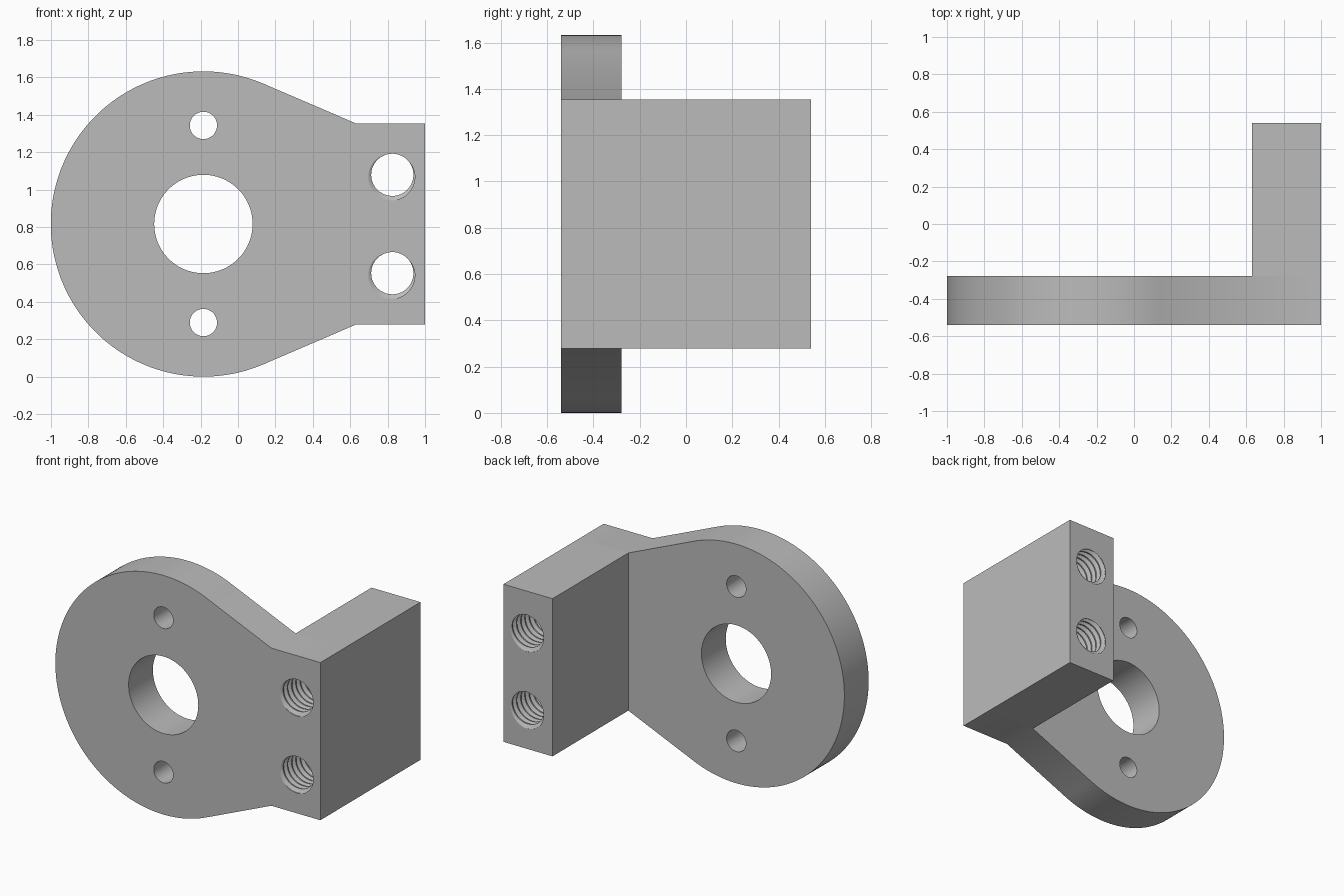
import bpy
import bmesh
from math import cos, sin, pi, tau, atan2, acos, hypot, radians

cube = bpy.data.objects.get("Cube")
if cube:
    bpy.data.objects.remove(cube, do_unlink=True)

# Main dimensions
CX, CZ, R = -0.185, 0.816, 0.816           # round lobe
FRONT, PLATE_BACK, BLOCK_BACK = -0.54, -0.278, 0.54
INNER, OUTER, HALF = 0.63, 1.0, 0.538      # block sides and half height
PITCH, R_MINOR, R_MAJOR = 0.045, 0.113, 0.137

grey = bpy.data.materials.new("plain grey")
grey.use_nodes = True
grey.diffuse_color = (0.5, 0.5, 0.5, 1)
grey.node_tree.nodes["Principled BSDF"].inputs["Base Color"].default_value = (0.5, 0.5, 0.5, 1)


def finish(bm, name):
    bmesh.ops.recalc_face_normals(bm, faces=bm.faces[:])
    mesh = bpy.data.meshes.new(name)
    bm.to_mesh(mesh)
    bm.free()
    mesh.materials.append(grey)
    obj = bpy.data.objects.new(name, mesh)
    bpy.context.collection.objects.link(obj)
    return obj


def extrude_back(bm, faces, depth):
    out = bmesh.ops.extrude_face_region(bm, geom=faces)["geom"]
    verts = [g for g in out if isinstance(g, bmesh.types.BMVert)]
    bmesh.ops.translate(bm, verts=verts, vec=(0, depth, 0))
    return [g for g in out if isinstance(g, bmesh.types.BMFace)]


def make_bracket():
    # Lobe outline runs from one tangent point round to the other
    bm = bmesh.new()
    dx = INNER - CX
    start = atan2(HALF, dx) + acos(R / hypot(dx, HALF))
    steps = 120
    arc = []
    for i in range(steps + 1):
        a = start + (tau - 2 * start) * i / steps
        arc.append(bm.verts.new((CX + R * cos(a), FRONT, CZ + R * sin(a))))
    low, high = [bm.verts.new((INNER, FRONT, CZ + s * HALF)) for s in (-1, 1)]
    out_low, out_high = [bm.verts.new((OUTER, FRONT, CZ + s * HALF)) for s in (-1, 1)]
    lobe = bm.faces.new(arc + [low, high])
    foot = bm.faces.new([high, low, out_low, out_high])
    # Plate thickness first, then the block carries on to the back
    caps = extrude_back(bm, [lobe, foot], PLATE_BACK - FRONT)
    block = [f for f in caps if f.calc_center_median().x > INNER]
    extrude_back(bm, block, BLOCK_BACK - PLATE_BACK)
    return finish(bm, "bracket")


def plain_cutter(name, z, radius, sides):
    bpy.ops.mesh.primitive_cylinder_add(
        vertices=sides, radius=radius, depth=1,
        location=(CX, FRONT, z), rotation=(pi / 2, 0, 0))
    obj = bpy.context.object
    obj.name = name
    obj.data.materials.append(grey)
    return obj


def thread_cutter(name, x, z):
    # One helical strip whose rows follow the thread profile
    profile = [(0, R_MINOR), (0.2, R_MINOR), (0.53, R_MAJOR), (0.67, R_MAJOR)]
    rows, sides = len(profile), 40
    turns = int((BLOCK_BACK - FRONT) / PITCH) + 5
    y0 = FRONT - 2.3 * PITCH
    bm = bmesh.new()
    grid = []
    for t in range(turns):
        for off, rad in profile:
            grid.append([bm.verts.new((
                x + rad * cos(tau * i / sides),
                y0 + PITCH * (t + off + i / sides),
                z + rad * sin(tau * i / sides))) for i in range(sides)])

    def at(k, i):
        return grid[k][i] if i < sides else grid[k + rows][0]

    last = len(grid) - rows - 1
    for k in range(last):
        for i in range(sides):
            bm.faces.new((at(k, i), at(k, i + 1), at(k + 1, i + 1), at(k + 1, i)))
    # Close both ends with fans
    for k, step in ((0, -0.5), (last, 1.5)):
        loop = [at(k, i) for i in range(sides)]
        loop += [grid[k + j][0] for j in range(rows, 0, -1)]
        y = grid[k][0].co.y + step * PITCH
        tip = bm.verts.new((x, y, z))
        for a, b in zip(loop, loop[1:] + loop[:1]):
            bm.faces.new((a, b, tip))
    # Drop the leftover vertices past the end
    bmesh.ops.delete(bm, geom=[v for v in bm.verts if not v.link_faces], context="VERTS")
    return finish(bm, name)


bracket = make_bracket()

# Bore, pin holes and threaded holes
cutters = [plain_cutter("bore_cutter", CZ, 0.263, 96)]
for side, s in (("lower", -1), ("upper", 1)):
    cutters.append(plain_cutter(side + "_pin_cutter", CZ + s * 0.527, 0.073, 48))
    cutters.append(thread_cutter(side + "_thread_cutter", 0.825, CZ + s * 0.263))

for obj in bpy.context.selected_objects:
    obj.select_set(False)
bpy.context.view_layer.objects.active = bracket
bracket.select_set(True)
for cutter in cutters:
    cutter.hide_render = True
    mod = bracket.modifiers.new(cutter.name, "BOOLEAN")
    mod.operation = "DIFFERENCE"
    mod.solver = "EXACT"
    mod.object = cutter
    bpy.ops.object.modifier_apply(modifier=mod.name)
    bpy.data.objects.remove(cutter, do_unlink=True)

bpy.ops.object.shade_smooth_by_angle(angle=radians(25))
